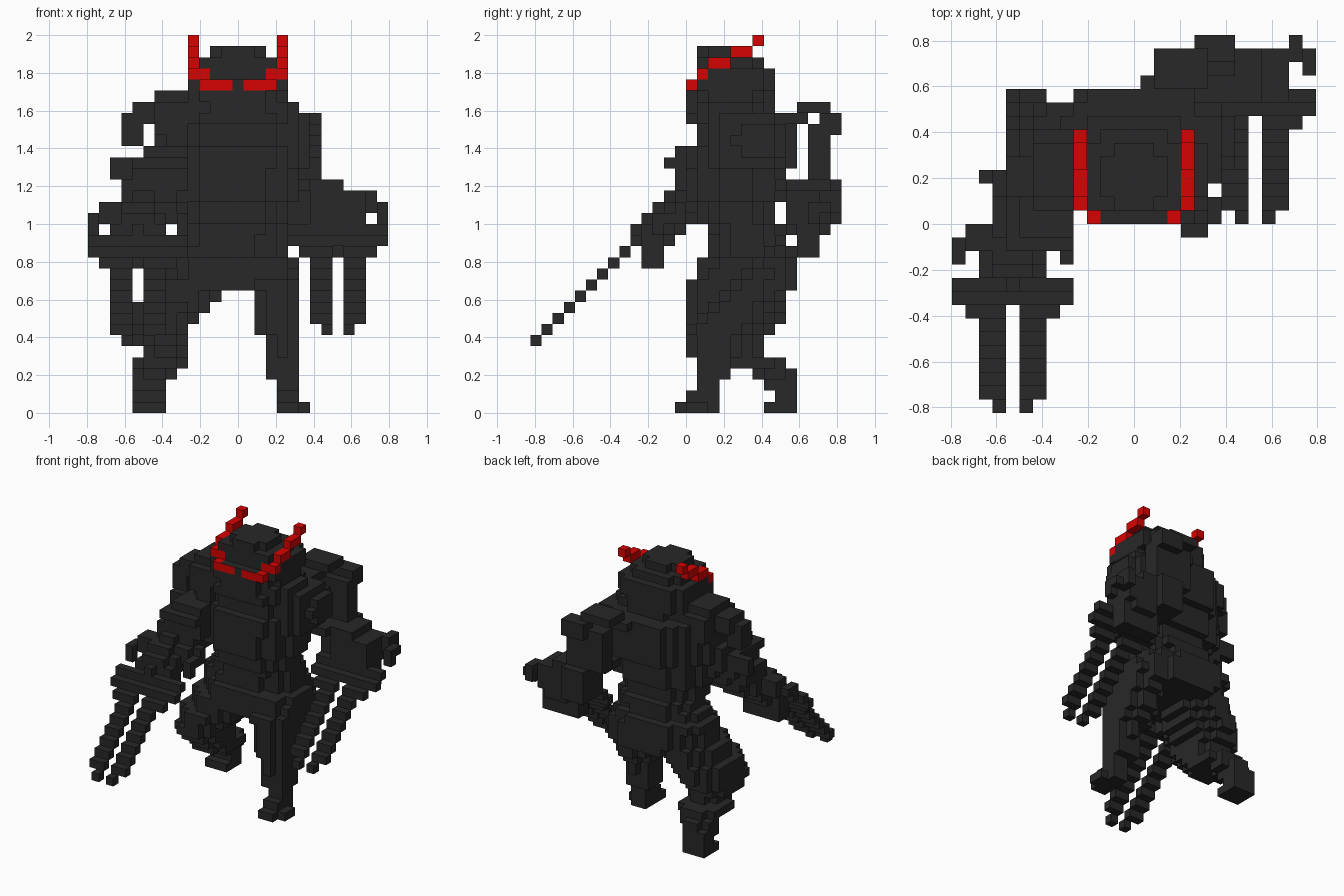
import bpy
import bmesh
from mathutils import Vector

cube = bpy.data.objects.get("Cube")
if cube:
    bpy.data.objects.remove(cube, do_unlink=True)

GRID = Vector((27, 28, 34))      # cells across, deep, high
CELL = 2 / GRID.z
SIDES = {  # outward direction -> corner offsets of that cell face
    (1, 0, 0): ((1, 0, 0), (1, 1, 0), (1, 1, 1), (1, 0, 1)),
    (-1, 0, 0): ((0, 1, 0), (0, 0, 0), (0, 0, 1), (0, 1, 1)),
    (0, 1, 0): ((1, 1, 0), (0, 1, 0), (0, 1, 1), (1, 1, 1)),
    (0, -1, 0): ((0, 0, 0), (1, 0, 0), (1, 0, 1), (0, 0, 1)),
    (0, 0, 1): ((0, 0, 1), (1, 0, 1), (1, 1, 1), (0, 1, 1)),
    (0, 0, -1): ((0, 1, 0), (1, 1, 0), (1, 0, 0), (0, 0, 0)),
}


def material(name, rgb):
    mat = bpy.data.materials.new(name)
    mat.use_nodes = True
    color = (*rgb, 1)
    mat.diffuse_color = color
    bsdf = next(n for n in mat.node_tree.nodes if n.type == 'BSDF_PRINCIPLED')
    bsdf.inputs["Base Color"].default_value = color
    return mat


CHARCOAL = material("charcoal", (0.021, 0.021, 0.021))
RED = material("bright red", (0.68, 0.001, 0.001))


def box(i0, i1, j0, j1, k0, k1):
    """Solid block of cells, ends included."""
    return {(i, j, k) for i in range(i0, i1 + 1)
            for j in range(j0, j1 + 1) for k in range(k0, k1 + 1)}


def loft(*rows, power=2.1):
    """Stack rounded layers between rows of (height, left, right, front, back)."""
    cells = set()
    for low, high in zip(rows, rows[1:]):
        for k in range(low[0], high[0] + 1):
            t = (k - low[0]) / (high[0] - low[0])
            x0, x1, y0, y1 = (round(a + (b - a) * t) for a, b in zip(low[1:], high[1:]))
            cx, cy = (x0 + x1) / 2, (y0 + y1) / 2
            hx, hy = (x1 - x0 + 1) / 2, (y1 - y0 + 1) / 2
            cells |= {c for c in box(x0, x1, y0, y1, k, k)
                      if abs((c[0] - cx) / hx) ** power
                      + abs((c[1] - cy) / hy) ** power <= 1}
    return cells


def limb(*points):
    """Tapered round limb through (x, y, z, radius) points."""
    cells = set()
    for a, b in zip(points, points[1:]):
        for step in range(13):
            x, y, z, r = Vector(a).lerp(Vector(b), step / 12)
            lo = [int(v - r) for v in (x, y, z)]
            hi = [int(v + r) + 1 for v in (x, y, z)]
            cells |= {c for c in box(lo[0], hi[0], lo[1], hi[1], lo[2], hi[2])
                      if (Vector(c) - Vector((x, y, z))).length <= r}
    return cells


def mirror(cells, axis=26, dy=0, dz=0):
    return {(axis - i, j + dy, k + dz) for i, j, k in cells}


parts = {}
taken = set()


def part(name, cells, mat=CHARCOAL):
    cells = cells - taken
    taken.update(cells)
    parts[name] = (cells, mat)


# Horns: stepped bars that start beside the eyes and rise to the back
horn = (box(10, 10, 14, 14, 29, 29) | box(9, 10, 15, 15, 30, 30)
        | box(9, 9, 16, 17, 31, 31) | box(9, 9, 18, 19, 32, 32)
        | box(9, 9, 20, 20, 33, 33))
part("right_horn", horn, RED)
part("left_horn", mirror(horn), RED)

# Head with a stepped crown
part("head", loft((29, 9, 17, 14, 21), (30, 9, 17, 15, 21),
                  (31, 10, 16, 15, 20), (32, 11, 15, 15, 19), power=3)
     | box(10, 16, 15, 19, 31, 31))

# Torso from hips to neck, pinched in front below the neck
part("torso", loft((11, 7, 18, 15, 23), (13, 6, 18, 15, 23), (14, 6, 17, 16, 23),
                   (16, 8, 17, 16, 22), (17, 8, 17, 15, 21), (20, 7, 18, 14, 22),
                   (23, 7, 19, 14, 23), (24, 7, 19, 15, 23), (25, 7, 19, 15, 23),
                   (26, 7, 19, 14, 23), (27, 8, 18, 14, 21), (28, 8, 17, 14, 21)))

# Legs: the left one steps forward, the right one trails
part("left_leg", loft((2, 17, 18, 15, 16), (3, 16, 18, 15, 17), (6, 16, 18, 14, 18),
                      (7, 15, 18, 14, 19), (10, 15, 18, 14, 21), (13, 13, 18, 15, 22)))
part("left_foot", box(17, 18, 13, 16, 0, 0) | box(19, 19, 14, 15, 0, 0)
     | box(17, 18, 14, 16, 1, 1))
part("right_leg", loft((2, 4, 6, 21, 23), (3, 4, 7, 20, 23), (4, 4, 8, 17, 22),
                       (5, 5, 8, 16, 20), (7, 4, 8, 14, 21), (8, 4, 9, 14, 22),
                       (10, 5, 11, 15, 22), (13, 6, 13, 16, 22)))
part("right_foot", box(4, 6, 21, 23, 0, 0) | box(4, 6, 22, 23, 1, 1))

# Gauntlet: knuckle bar, side spikes and two long claws on a diagonal
claws = box(3, 3, 0, 0, 6, 6) | box(5, 5, 0, 0, 6, 6)
for t in range(1, 9):
    claws |= box(2, 3, t, t, 6 + t, 6 + t) | box(5, 6, t, t, 6 + t, 6 + t)
spike = (box(0, 0, 11, 11, 16, 17) | box(0, 0, 12, 12, 17, 17)
         | box(1, 1, 12, 13, 17, 18) | box(1, 3, 7, 7, 13, 13))
gauntlet = (spike | mirror(spike, axis=8) | box(1, 7, 12, 12, 17, 18)
            | box(0, 8, 8, 8, 14, 14) | box(0, 8, 9, 9, 15, 15)
            | box(2, 6, 10, 11, 13, 16))
part("right_claws", claws)
part("right_gauntlet", gauntlet | box(1, 8, 13, 13, 17, 18))
part("left_claws", mirror(claws, dy=14, dz=1))
part("left_gauntlet", mirror(gauntlet, dy=14, dz=1))

# Right arm: broad stepped slabs reaching forward, with elbow spikes
part("right_arm", limb((8, 18, 24, 2.6), (7, 16.2, 21.5, 2.8), (5.3, 15, 19.5, 2.4),
                       (4.5, 13, 17.8, 2), (4, 11, 16, 2))
     | box(5, 8, 13, 17, 23, 23) | box(4, 8, 12, 17, 22, 22)
     | box(4, 8, 13, 17, 20, 21) | box(3, 7, 13, 16, 19, 20)
     | box(2, 3, 17, 17, 21, 22))
part("right_shoulder_plate", box(4, 6, 16, 18, 26, 27) | box(6, 8, 15, 20, 25, 27)
     | box(6, 8, 16, 19, 28, 28) | box(3, 4, 16, 17, 24, 26))

# Left arm swings behind the body, bends at the elbow and comes down to the hand
part("left_shoulder", limb((17, 18, 24, 2.8), (18, 20, 24, 2.8)))
part("left_shoulder_plate", box(14, 17, 23, 24, 26, 26) | box(15, 18, 24, 26, 27, 27)
     | box(18, 20, 26, 27, 25, 26))
part("left_arm", box(16, 20, 25, 26, 21, 25) | box(18, 20, 24, 27, 17, 20)
     | box(17, 19, 22, 24, 20, 20) | box(20, 22, 23, 26, 17, 20)
     | box(22, 24, 23, 26, 17, 19) | limb((20.5, 25, 18, 2), (22, 24.6, 17, 2)))


def is_eye(cell, side):
    """Front face cells of the two eye slits."""
    return side == (0, -1, 0) and cell[1:] == (14, 29) and abs(cell[0] - 13) in (1, 2)


# Turn every group of cells into a closed outer skin
for name, (cells, mat) in parts.items():
    bm = bmesh.new()
    verts = {}
    for cell in sorted(cells):
        for side, corners in SIDES.items():
            if tuple(a + b for a, b in zip(cell, side)) in taken:
                continue
            ring = []
            for corner in corners:
                key = tuple(a + b for a, b in zip(cell, corner))
                if key not in verts:
                    pos = Vector(key) - Vector((GRID.x / 2, GRID.y / 2, 0))
                    verts[key] = bm.verts.new(pos * CELL)
                ring.append(verts[key])
            face = bm.faces.new(ring)
            face.material_index = int(name == "head" and is_eye(cell, side))
    mesh = bpy.data.meshes.new(name)
    bm.to_mesh(mesh)
    bm.free()
    mesh.materials.append(mat)
    if name == "head":
        mesh.materials.append(RED)
    bpy.context.collection.objects.link(bpy.data.objects.new(name, mesh))
